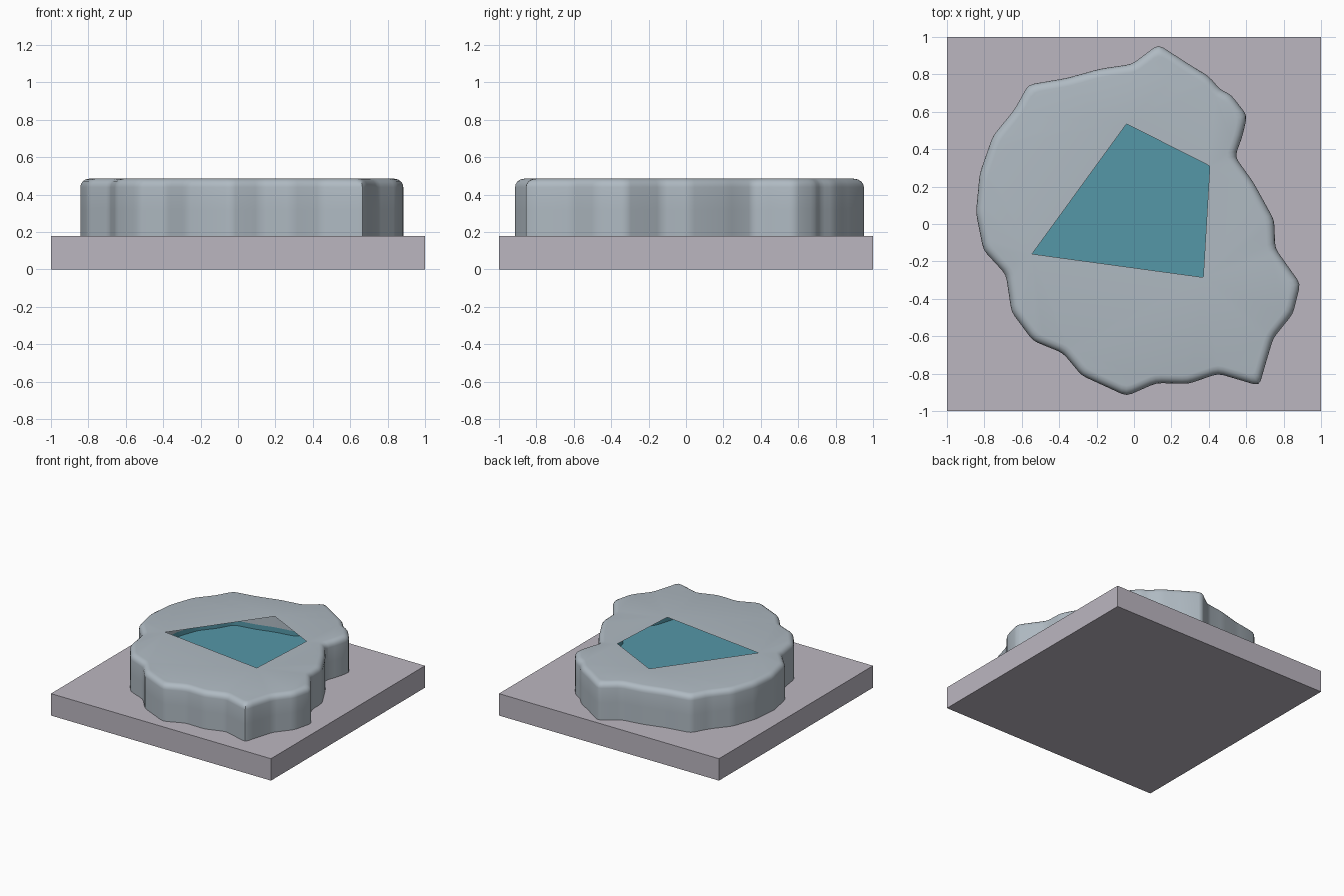
import bpy, bmesh, math
from mathutils import Vector

if "Cube" in bpy.data.objects:
    bpy.data.objects.remove(bpy.data.objects["Cube"])

# Rock outline seen from above (counter-clockwise) and the pool opening
OUTLINE = [Vector(p) for p in reversed([
    (.13, .96), (.30, .85), (.40, .79), (.46, .72), (.52, .69), (.605, .58), (.58, .47),
    (.54, .36), (.64, .22), (.75, .02), (.755, -.13), (.89, -.32), (.85, -.48), (.745, -.61),
    (.70, -.76), (.67, -.865), (.45, -.80), (.29, -.855), (.12, -.85), (-.04, -.92),
    (-.28, -.81), (-.38, -.69), (-.54, -.625), (-.655, -.47), (-.685, -.27), (-.805, -.14),
    (-.845, .06), (-.825, .27), (-.755, .47), (-.64, .61), (-.565, .745), (-.36, .78),
    (-.18, .83), (-.01, .855)])]
OPENING = [(-.04, .535), (-.545, -.16), (.37, -.285), (.405, .31)]
TOP, BASE = .485, .18


def material(name, rgb):
    m = bpy.data.materials.new(name)
    m.diffuse_color = (*rgb, 1)
    m.use_nodes = True
    m.node_tree.nodes["Principled BSDF"].inputs["Base Color"].default_value = m.diffuse_color
    return m


def inset(pts, d):
    """Move a counter-clockwise outline inwards with mitred corners."""
    out = []
    for i, p in enumerate(pts):
        a = (p - pts[i - 1]).normalized()
        b = (pts[(i + 1) % len(pts)] - p).normalized()
        n1, n2 = Vector((-a.y, a.x)), Vector((-b.y, b.x))
        out.append(p + (n1 + n2) * d / (1 + n1.dot(n2)))
    return out


def rounded(pts, r=.03):
    """Round every corner with three points."""
    out = []
    for i, p in enumerate(pts):
        ends = []
        for q in (pts[i - 1], pts[(i + 1) % len(pts)]):
            v = q - p
            ends.append(p + v.normalized() * min(r, v.length * .3))
        a, b = ends
        out += [a, (a + b) * .25 + p * .5, b]
    return out


def add_ring(bm, pts, z):
    return [bm.verts.new((p[0], p[1], z)) for p in pts]


def bridge(bm, low, high, index=0):
    n = len(low)
    for i in range(n):
        j = (i + 1) % n
        bm.faces.new((low[i], low[j], high[j], high[i])).material_index = index


def finish(bm, name, mats, smooth=True):
    me = bpy.data.meshes.new(name)
    bm.to_mesh(me)
    bm.free()
    for m in mats:
        me.materials.append(m)
    if smooth:
        me.shade_smooth()
        me.set_sharp_from_angle(angle=math.radians(40))
    ob = bpy.data.objects.new(name, me)
    bpy.context.collection.objects.link(ob)
    return ob


slab_mat = material("slab_stone", (.50, .47, .53))
rock_mat = material("rock_stone", (.43, .49, .54))
water_mat = material("water", (.09, .31, .39))

# Square base slab
bm = bmesh.new()
bmesh.ops.create_cube(bm, size=1)
for v in bm.verts:
    v.co = (v.co.x * 2, v.co.y * 2, (v.co.z + .5) * BASE)
finish(bm, "base_slab", [slab_mat], smooth=False)

# Rock: upright sides, rounded rim, flat top with a four-sided opening
bm = bmesh.new()
R = .045
profile = [(0, BASE), (0, .32)] + [
    (R * (1 - math.cos(t)), TOP - R + R * math.sin(t))
    for t in (math.pi / 2 * k / 4 for k in range(5))]
rings = [add_ring(bm, rounded(inset(OUTLINE, d)), z) for d, z in profile]
for low, high in zip(rings, rings[1:]):
    bridge(bm, low, high)
hole = add_ring(bm, OPENING, TOP)
edges = [bm.edges.get((rings[-1][i - 1], rings[-1][i])) for i in range(len(rings[-1]))]
edges += [bm.edges.new((hole[i - 1], hole[i])) for i in range(4)]
fill = bmesh.ops.triangle_fill(bm, use_beauty=True, use_dissolve=False, edges=edges)
for f in fill["geom"]:
    if isinstance(f, bmesh.types.BMFace):
        f.normal_update()
        if f.normal.z < 0:
            f.normal_flip()
finish(bm, "rock", [rock_mat])

# Cavity under the opening: grey wall above, wet wall and pool floor below
bm = bmesh.new()
inner = rounded([p * .86 for p in OUTLINE])
floor, line, ceiling = [add_ring(bm, inner, z) for z in (.255, .295, TOP - .004)]
bm.faces.new(floor).material_index = 1
bridge(bm, line, floor, 1)
bridge(bm, ceiling, line, 0)
finish(bm, "pool", [rock_mat, water_mat])
